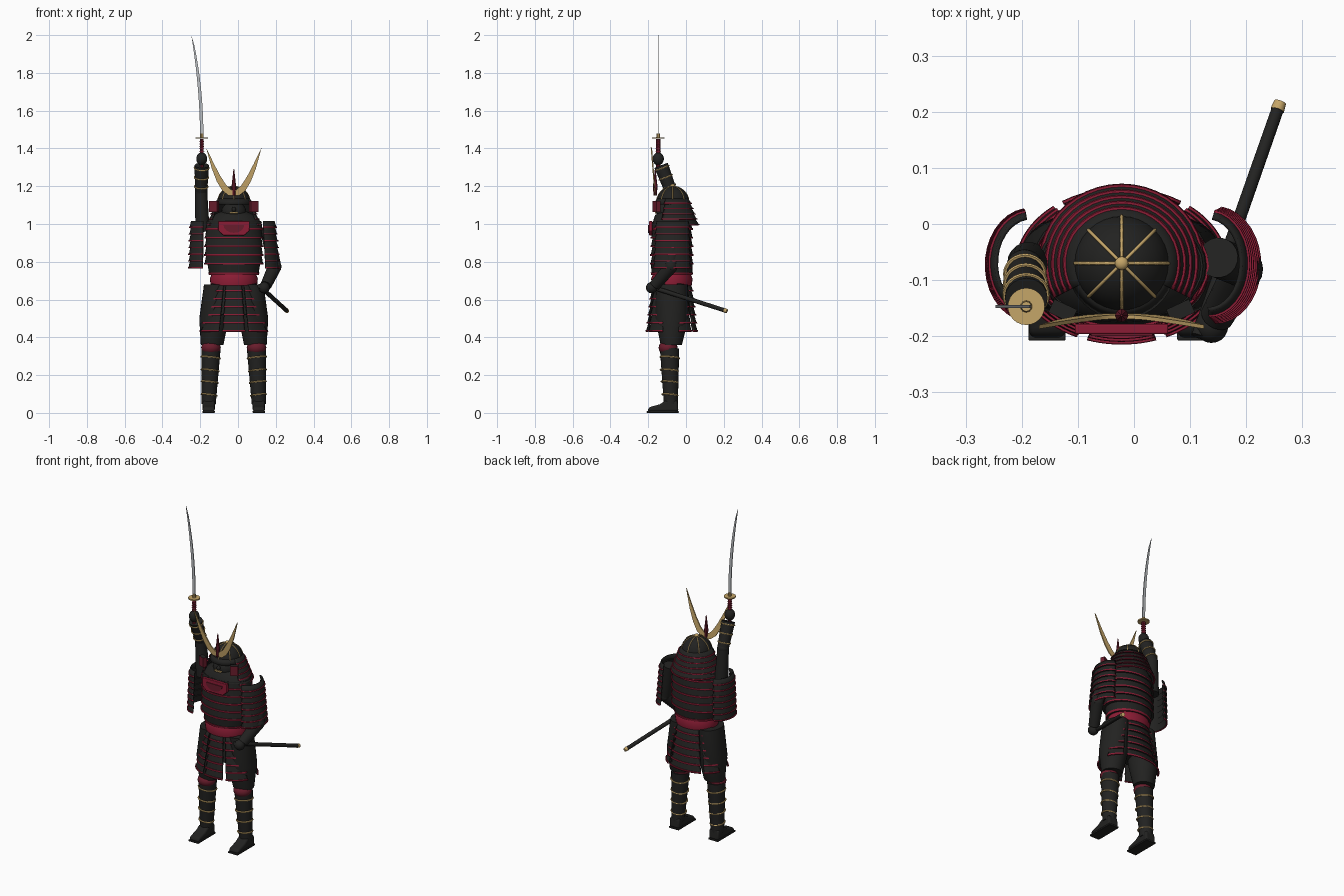
import bpy, bmesh
from math import sin, cos, pi, radians
from mathutils import Vector, Matrix

cube = bpy.data.objects.get("Cube")
if cube:
    bpy.data.objects.remove(cube)


def material(name, rgb, rough=0.6):
    m = bpy.data.materials.new(name)
    m.use_nodes = True
    m.diffuse_color = (*rgb, 1)
    node = next(n for n in m.node_tree.nodes if n.type == 'BSDF_PRINCIPLED')
    node.inputs["Base Color"].default_value = (*rgb, 1)
    node.inputs["Roughness"].default_value = rough
    return m


BLACK = material("black lacquer", (0.016, 0.016, 0.015))
RED = material("crimson lacing", (0.26, 0.012, 0.035))
DARK_RED = material("dark crimson cloth", (0.14, 0.012, 0.025))
GOLD = material("pale gold", (0.56, 0.38, 0.14))
STEEL = material("blade steel", (0.5, 0.52, 0.54))

CX, CY = -0.022, -0.075  # body axis
UP = Vector((0, 0, 1))


def add(name, bm, *mats):
    mesh = bpy.data.meshes.new(name)
    bm.to_mesh(mesh)
    bm.free()
    for m in mats:
        mesh.materials.append(m)
    ob = bpy.data.objects.new(name, mesh)
    bpy.context.scene.collection.objects.link(ob)
    return ob


def stack(name, rings, mats, arc=None, index=None, steps=32, solid=0.0):
    """Skin elliptical rings (cx, cy, rx, ry, z), listed from top to bottom."""
    bm = bmesh.new()
    a0, a1 = arc or (0, 360)
    n = steps if arc is None else steps + 1
    grid = []
    for cx, cy, rx, ry, z in rings:
        angles = [radians(a0 + (a1 - a0) * i / steps) for i in range(n)]
        grid.append([bm.verts.new((cx + rx * sin(a), cy - ry * cos(a), z)) for a in angles])
    for j in range(len(rings) - 1):
        for i in range(steps):
            k = (i + 1) % n
            f = bm.faces.new((grid[j][i], grid[j + 1][i], grid[j + 1][k], grid[j][k]))
            f.material_index = index[j] if index else 0
    if arc is None:
        bm.faces.new(grid[0])
        bm.faces.new(grid[-1][::-1])
    ob = add(name, bm, *mats)
    if solid:
        mod = ob.modifiers.new("thickness", 'SOLIDIFY')
        mod.thickness, mod.offset = solid, -1
    return ob


def lamellar(name, top, bottom, rows, arc=None, steps=32, flare=0.006):
    """Overlapping armour rows, each one ending in a red laced edge."""
    rings, index = [], []
    for i in range(rows):
        for t, out, mat in ((0, 0, 0), (0.8, flare, 1), (0.8, flare + 0.004, 1), (1, flare + 0.004, 0)):
            cx, cy, rx, ry, z = Vector(top).lerp(Vector(bottom), (i + t) / rows)
            rings.append((cx, cy, rx + out, ry + out, z))
            index.append(mat)
    return stack(name, rings, (BLACK, RED), arc, index, steps, 0.007 if arc else 0)


def tube(name, p0, p1, r0, r1, mat, segments=20):
    p0, p1 = Vector(p0), Vector(p1)
    d = p1 - p0
    bm = bmesh.new()
    bmesh.ops.create_cone(bm, cap_ends=True, segments=segments, radius1=r0, radius2=r1, depth=d.length,
                          matrix=Matrix.Translation((p0 + p1) / 2) @ UP.rotation_difference(d).to_matrix().to_4x4())
    return add(name, bm, mat)


def ball(name, c, size, mat):
    bm = bmesh.new()
    bmesh.ops.create_uvsphere(bm, u_segments=20, v_segments=12, radius=1,
                              matrix=Matrix.Translation(c) @ Matrix.Diagonal((*size, 1)))
    return add(name, bm, mat)


def ring(name, c, axis, r, thick, mat=GOLD):
    bpy.ops.mesh.primitive_torus_add(major_segments=24, minor_segments=6, major_radius=r, minor_radius=thick,
                                     location=c, rotation=UP.rotation_difference(Vector(axis)).to_euler())
    ob = bpy.context.object
    ob.name = name
    ob.data.materials.append(mat)
    return ob


def plate(name, outline, depth, place, mat, bevel=0.0):
    """Extruded outline; place(u, v, d) gives the position."""
    bm = bmesh.new()
    a, b = [[bm.verts.new(place(u, v, d)) for u, v in outline] for d in (-depth / 2, depth / 2)]
    bm.faces.new(a)
    bm.faces.new(b[::-1])
    for i in range(len(a)):
        k = (i + 1) % len(a)
        bm.faces.new((a[k], a[i], b[i], b[k]))
    bmesh.ops.recalc_face_normals(bm, faces=bm.faces)
    ob = add(name, bm, mat)
    if bevel:
        mod = ob.modifiers.new("soft edges", 'BEVEL')
        mod.width, mod.segments = bevel, 3
    return ob


# Legs and feet
for side, x, hip in (("right", -0.155, -0.115), ("left", 0.11, 0.07)):
    inner = 0.012 if side == "right" else -0.012
    plate(side + "_foot", [(-0.205, 0.008), (-0.195, 0.03), (-0.14, 0.045), (-0.11, 0.065), (-0.045, 0.065), (-0.04, 0.008)],
          0.064, lambda u, v, d: (x + d, u, v), BLACK, 0.01)
    plate(side + "_sole", [(-0.208, 0), (-0.208, 0.01), (-0.038, 0.01), (-0.038, 0)], 0.066,
          lambda u, v, d: (x + d, u, v), BLACK, 0.003)
    low, high = Vector((x, -0.08, 0.045)), Vector((x + inner, -0.087, 0.34))
    tube(side + "_shin_guard", low, high, 0.037, 0.051, BLACK)
    for i, t in enumerate((0.17, 0.4, 0.61, 0.84)):
        c = low.lerp(high, t) + Vector((0, 0 if i == 3 else -0.004, 0))
        ring(f"{side}_shin_band_{i}", c, (inner * 9, 0.08, 1), 0.0385 + 0.014 * t, 0.0045)
    ball(side + "_knee", (x + inner, -0.095, 0.345), (0.052, 0.05, 0.04), DARK_RED)
    stack(side + "_trouser", [(hip, CY, 0.065, 0.085, 0.68), (hip - inner, CY, 0.078, 0.088, 0.5),
                              (x + inner * 1.5, CY - 0.003, 0.06, 0.056, 0.36)], [BLACK], steps=24)

# Waist, skirt panels and sash
for name, mid, half in (("front", 0, 19), ("front_left", 47, 22), ("front_right", -47, 22),
                        ("back_left", 123, 17), ("back_right", -123, 17), ("back", 180, 34)):
    lamellar(name + "_skirt_panel", (CX, CY, 0.125, 0.1, 0.685), (CX, CY, 0.18, 0.13, 0.43), 6,
             (mid - half, mid + half), 10)
stack("underskirt", [(CX, CY, 0.12, 0.095, 0.69), (CX, CY, 0.145, 0.1, 0.52)], [BLACK])
stack("sash", [(CX, CY, 0.118, 0.1, 0.735), (CX, CY, 0.127, 0.11, 0.71), (CX, CY, 0.123, 0.105, 0.675)], [RED])

# Cuirass
lamellar("waist_armour", (CX, CY, 0.14, 0.11, 0.79), (CX, CY, 0.122, 0.1, 0.73), 1)
lamellar("chest_armour", (CX, CY, 0.145, 0.1, 1.015), (CX, CY, 0.148, 0.106, 0.785), 5)
stack("shoulder_yoke", [(CX, CY, 0.06, 0.06, 1.07), (CX, CY, 0.115, 0.09, 1.045), (CX, CY, 0.15, 0.102, 1.005)], [BLACK])
front = lambda y: (lambda u, v, d: (CX + u, y + d, v))
plate("throat_guard", [(-0.083, 1.015), (0.083, 1.015), (0.083, 0.965), (0.055, 0.94), (-0.055, 0.94), (-0.083, 0.965)],
      0.018, front(-0.187), RED, 0.003)
plate("throat_guard_inset", [(0.055 * cos(a * pi / 8), 0.995 - 0.042 * sin(a * pi / 8)) for a in range(9)],
      0.006, front(-0.197), DARK_RED)

# Shoulder guards
lamellar("left_shoulder_guard", (0.132, -0.07, 0.062, 0.085, 1.015), (0.145, -0.073, 0.072, 0.095, 0.765), 7, (0, 172), 16)
lamellar("right_shoulder_guard", (-0.183, -0.07, 0.066, 0.085, 1.015), (-0.185, -0.073, 0.071, 0.092, 0.765), 7, (-172, 0), 16)

# Raised right arm
elbow, wrist = Vector((-0.195, -0.078, 1.17)), Vector((-0.192, -0.132, 1.31))
tube("right_upper_arm", (-0.188, -0.07, 0.96), elbow, 0.038, 0.032, BLACK)
ball("right_elbow", elbow, (0.033, 0.033, 0.033), BLACK)
tube("right_forearm", elbow, wrist, 0.032, 0.038, BLACK)
for i, t in enumerate((0.2, 0.55, 0.9)):
    ring(f"right_arm_band_{i}", elbow.lerp(wrist, t), wrist - elbow, 0.034 + 0.005 * t, 0.004)
ball("right_fist", (-0.192, -0.147, 1.345), (0.029, 0.03, 0.034), BLACK)

# Lowered left arm
shoulder, elbow, wrist = Vector((0.15, -0.06, 0.98)), Vector((0.195, -0.08, 0.775)), Vector((0.148, -0.165, 0.675))
tube("left_upper_arm", shoulder, elbow, 0.036, 0.034, BLACK)
ball("left_elbow", elbow, (0.035, 0.035, 0.035), BLACK)
tube("left_forearm", elbow, wrist, 0.036, 0.03, BLACK)
ball("left_fist", (0.138, -0.182, 0.663), (0.03, 0.03, 0.03), BLACK)

# Sword and scabbard
sx, sy = -0.192, -0.147
tube("sword_grip", (sx, sy, 1.3), (sx, sy, 1.45), 0.011, 0.011, DARK_RED, 10)
for i in range(5):
    ring(f"grip_wrap_{i}", (sx, sy, 1.385 + 0.013 * i), UP, 0.011, 0.0025, RED)
tube("sword_guard", (sx, sy, 1.452), (sx, sy, 1.459), 0.033, 0.033, GOLD, 24)
tube("blade_collar", (sx, sy, 1.455), (sx, sy, 1.48), 0.011, 0.009, GOLD, 10)
curve = [(sx - 0.053 * (i / 10) ** 2, 1.46 + 0.054 * i) for i in range(11)]
back_edge = [(x + 0.009 - 0.007 * (i / 10) ** 3, z - 0.015 * (i == 10)) for i, (x, z) in enumerate(curve)]
cut_edge = [(x - 0.009 + 0.007 * (i / 10) ** 3, z) for i, (x, z) in enumerate(curve)]
plate("sword_blade", back_edge + cut_edge[::-1], 0.005, lambda u, v, d: (u, sy + d, v), STEEL)
hilt, tip = Vector((0.114, -0.2, 0.672)), Vector((0.259, 0.213, 0.54))
tube("scabbard", hilt, tip, 0.012, 0.011, BLACK, 14)
tube("scabbard_tip", hilt.lerp(tip, 0.975), hilt.lerp(tip, 1.01), 0.0125, 0.011, GOLD, 14)

# Helmet
hy, R, base, height = -0.07, 0.086, 1.115, 0.085
angles = [radians(a) for a in (84, 72, 60, 45, 30, 15, 0)]
stack("helmet_dome", [(CX, hy, R * cos(a), R * cos(a), base + height * sin(a)) for a in angles], [BLACK])
for k in range(8):
    c = bpy.data.curves.new(f"helmet_rib_{k}", 'CURVE')
    c.dimensions, c.bevel_depth, c.bevel_resolution = '3D', 0.003, 1
    s = c.splines.new('POLY')
    s.points.add(len(angles) - 1)
    for p, a in zip(s.points, angles):
        r = R * cos(a)
        p.co = (CX + r * sin(k * pi / 4), hy - r * cos(k * pi / 4), base + height * sin(a), 1)
    c.materials.append(GOLD)
    bpy.context.scene.collection.objects.link(bpy.data.objects.new(c.name, c))
ball("helmet_knob", (CX, hy, 1.203), (0.012, 0.012, 0.009), GOLD)
stack("helmet_visor", [(CX, hy, 0.084, 0.084, 1.135), (CX, hy, 0.098, 0.1, 1.105)], [BLACK], (-85, 85), None, 20, 0.006)
lamellar("neck_guard", (CX, hy, 0.085, 0.082, 1.135), (CX, hy, 0.138, 0.132, 0.995), 5, (62, 298), 28)

# Turned-back helmet wings: red faces with black tops
for side, s in (("left", 1), ("right", -1)):
    bm = bmesh.new()
    bmesh.ops.create_cube(bm, size=1, matrix=Matrix.Translation((CX + s * 0.105, -0.155, 1.092))
                          @ Matrix.Rotation(s * radians(25), 4, 'Z') @ Matrix.Diagonal((0.045, 0.026, 0.058, 1)))
    for f in bm.faces:
        f.material_index = int(abs(f.normal.z) > 0.5)
    add(side + "_helmet_wing", bm, DARK_RED, BLACK)

# Face mask
ball("face_mask", (CX, -0.095, 1.065), (0.066, 0.062, 0.055), BLACK)
ball("mask_nose", (CX, -0.155, 1.077), (0.011, 0.012, 0.014), BLACK)
ball("mask_chin", (CX, -0.14, 1.035), (0.035, 0.025, 0.02), BLACK)
plate("mask_mouth", [(-0.024, 1.064), (0.024, 1.064), (0.02, 1.056), (-0.02, 1.056)], 0.009, front(-0.16), GOLD)

# Horned crest
for side, s in (("left", 1), ("right", -1)):
    plate(side + "_horn", [(0, 1.15), (0.03, 1.152), (0.062, 1.178), (0.09, 1.225), (0.117, 1.295), (0.147, 1.405),
                           (0.105, 1.318), (0.072, 1.255), (0.04, 1.205), (0.012, 1.18), (0, 1.178)],
          0.007, lambda u, v, d: (CX + s * u, -0.163 + d - 0.08 * (v - 1.15), v), GOLD)
tube("crest_spike", (CX, -0.163, 1.2), (CX, -0.163, 1.29), 0.012, 0.002, DARK_RED, 8)
tube("crest_socket", (CX, -0.163, 1.15), (CX, -0.163, 1.2), 0.009, 0.012, DARK_RED, 8)

# Smooth shading with sharp edges kept
bpy.ops.object.select_all(action='DESELECT')
for ob in bpy.context.scene.objects:
    if ob.type == 'MESH':
        ob.select_set(True)
        bpy.context.view_layer.objects.active = ob
bpy.ops.object.shade_smooth_by_angle(angle=radians(35))
